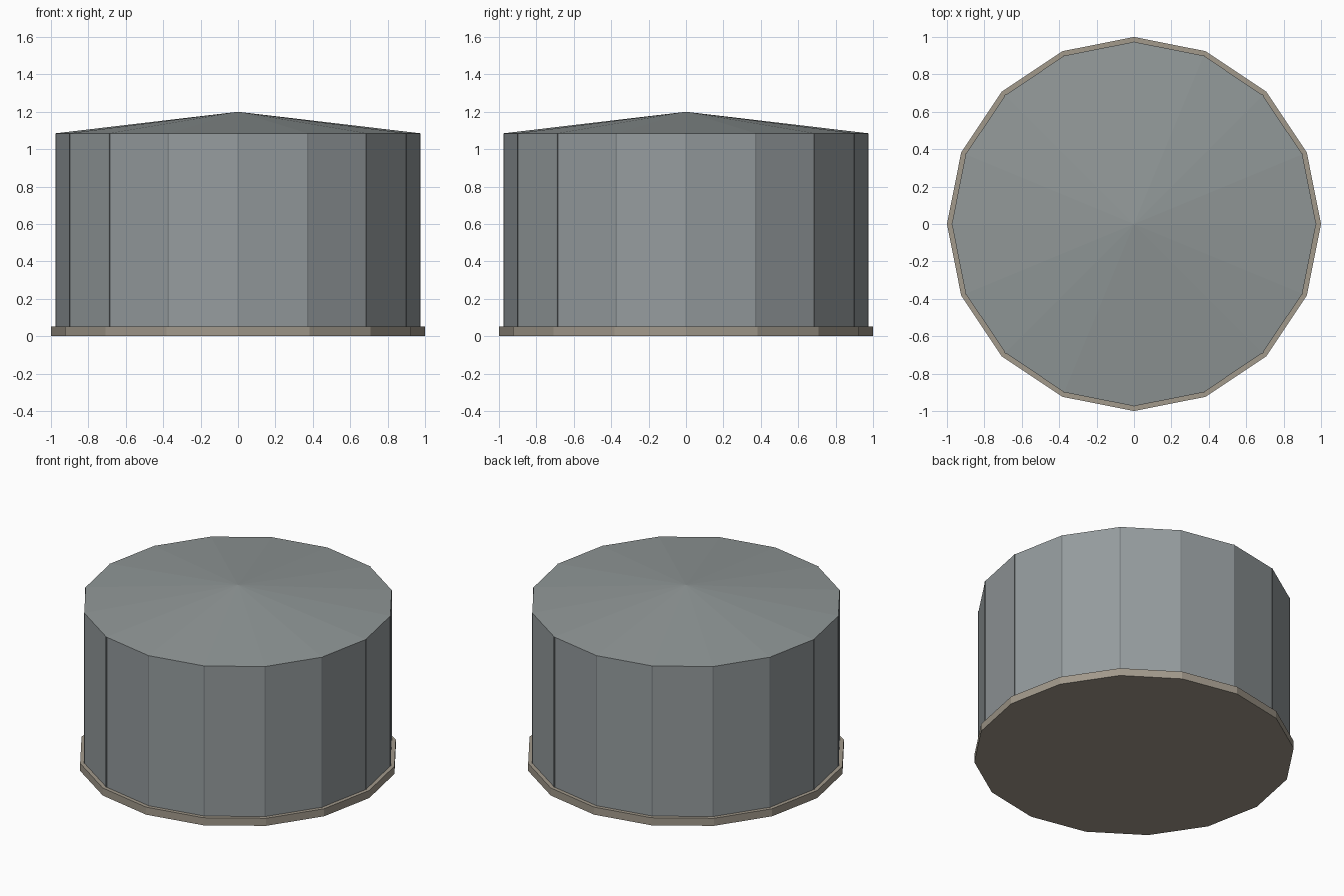
import bpy, math

if "Cube" in bpy.data.objects:
    bpy.data.objects.remove(bpy.data.objects["Cube"])

SIDES = 16
R_WALL, Z_BASE, Z_EAVE, Z_TOP = 0.974, 0.052, 1.085, 1.2


def material(name, rgb):
    m = bpy.data.materials.new(name)
    m.diffuse_color = (*rgb, 1)
    m.use_nodes = True
    m.node_tree.nodes["Principled BSDF"].inputs["Base Color"].default_value = m.diffuse_color
    return m


def lathe(name, r1, r2, z1, z2, mat):
    # 16-sided prism or cone with a corner on the +x axis
    bpy.ops.mesh.primitive_cone_add(vertices=SIDES, radius1=r1, radius2=r2,
                                    depth=z2 - z1, location=(0, 0, (z1 + z2) / 2))
    ob = bpy.context.object
    ob.name = name
    ob.data.materials.append(mat)
    return ob


steel = material("steel", (0.30, 0.33, 0.34))
roof_steel = material("roof_steel", (0.28, 0.31, 0.31))
concrete = material("concrete", (0.36, 0.32, 0.26))
seam_steel = material("seam_steel", (0.20, 0.22, 0.23))

# Foundation slab, tank wall and shallow conical roof
lathe("foundation", 1.0, 1.0, 0, Z_BASE, concrete)
lathe("tank_wall", R_WALL, R_WALL, Z_BASE, Z_EAVE, steel)
lathe("roof", R_WALL, 0, Z_EAVE, Z_TOP, roof_steel)

# Thin vertical seam strip on every wall corner
for i in range(SIDES):
    a = math.tau * i / SIDES
    bpy.ops.mesh.primitive_cube_add(
        size=1, rotation=(0, 0, a),
        location=(R_WALL * math.cos(a) - 0.002 * math.cos(a),
                  R_WALL * math.sin(a) - 0.002 * math.sin(a), (Z_BASE + Z_EAVE) / 2))
    seam = bpy.context.object
    seam.name = f"wall_seam_{i + 1}"
    seam.scale = (0.008, 0.008, Z_EAVE - Z_BASE)
    seam.data.materials.append(seam_steel)
